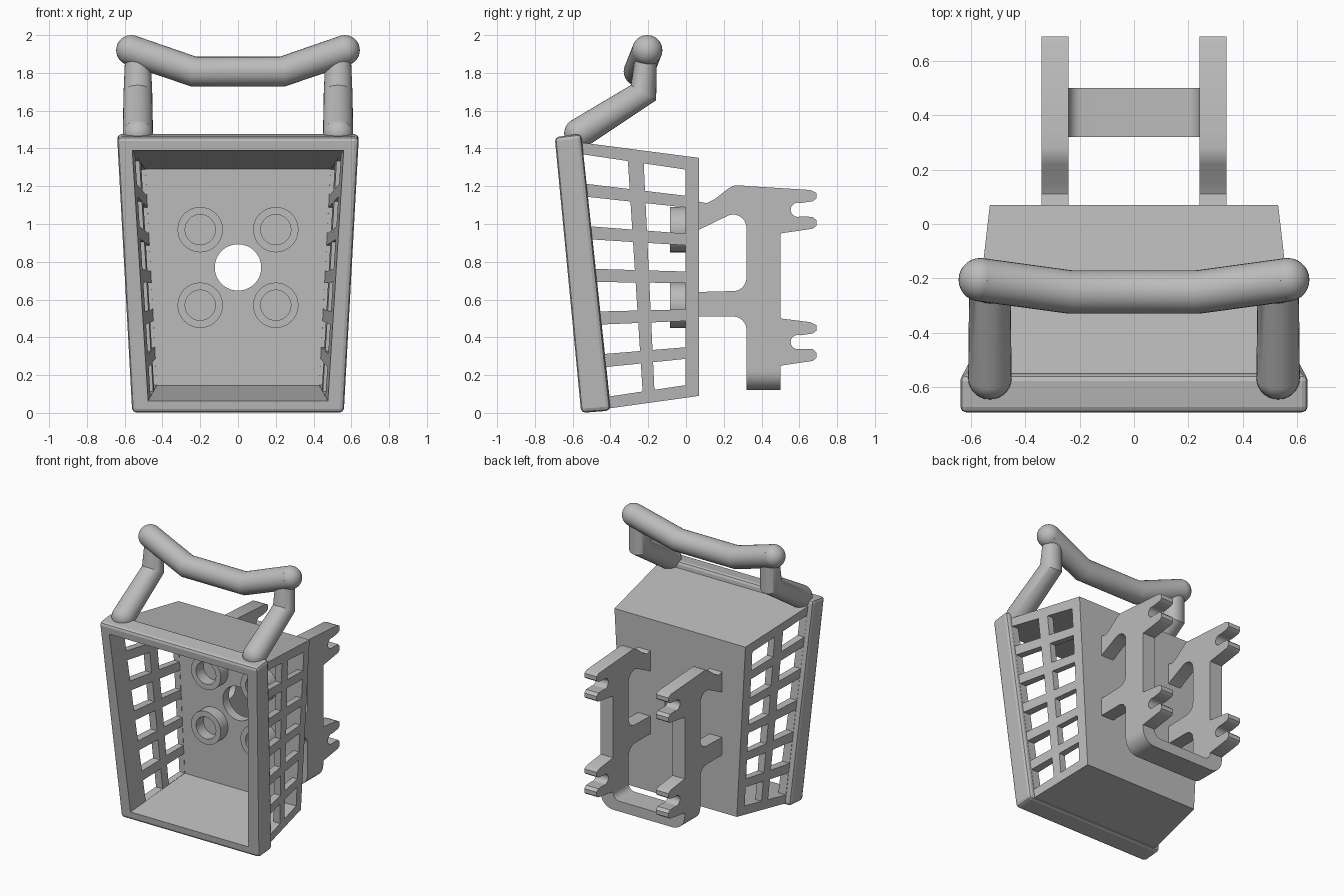
import bpy, bmesh, math
from mathutils import Vector

if "Cube" in bpy.data.objects:
    bpy.data.objects.remove(bpy.data.objects["Cube"])

grey = bpy.data.materials.new("plain grey")
grey.use_nodes = True
colour = (0.5, 0.5, 0.5, 1)
grey.diffuse_color = colour
grey.node_tree.nodes["Principled BSDF"].inputs["Base Color"].default_value = colour


def finish(name, bm, smooth=False):
    bmesh.ops.recalc_face_normals(bm, faces=bm.faces[:])
    me = bpy.data.meshes.new(name)
    bm.to_mesh(me)
    bm.free()
    me.materials.append(grey)
    ob = bpy.data.objects.new(name, me)
    bpy.context.collection.objects.link(ob)
    if smooth:
        bpy.ops.object.select_all(action='DESELECT')
        ob.select_set(True)
        bpy.context.view_layer.objects.active = ob
        bpy.ops.object.shade_smooth_by_angle(angle=math.radians(35))
    return ob


def bridge(bm, rings, closed=False):
    """Skin a list of equal point rings; cap the ends unless closed."""
    vs = [[bm.verts.new(p) for p in r] for r in rings]
    n = len(vs[0])
    pairs = list(zip(vs, vs[1:])) + ([(vs[-1], vs[0])] if closed else [])
    for a, b in pairs:
        for i in range(n):
            j = (i + 1) % n
            bm.faces.new((a[i], a[j], b[j], b[i]))
    if not closed:
        bm.faces.new(vs[0])
        bm.faces.new(vs[-1])


def taper_block(name, front_top, front_low, back_top, back_low, bevel=0):
    """Symmetric block from four corner points on the +x side."""
    bm = bmesh.new()
    outline = [front_top, front_low, back_low, back_top]
    bridge(bm, [[(s * x, y, z) for x, y, z in outline] for s in (-1, 1)])
    if bevel:
        bmesh.ops.bevel(bm, geom=bm.edges[:], offset=bevel, segments=2,
                        profile=0.5, affect='EDGES')
    return finish(name, bm)


def prism(bm, pts, axis, lo, hi):
    """Extrude a 2D outline along x (points y,z) or y (points x,z)."""
    put = (lambda p, d: (d, *p)) if axis == 'x' else (lambda p, d: (p[0], d, p[1]))
    bridge(bm, [[put(p, d) for p in pts] for d in (lo, hi)])


def circle(cx, cz, r, n=40):
    return [(cx + r * math.cos(2 * math.pi * i / n),
             cz + r * math.sin(2 * math.pi * i / n)) for i in range(n)]


def arc(cx, cz, r, a, b, n=8):
    angles = [math.radians(a + (b - a) * i / n) for i in range(n + 1)]
    return [(cx + r * math.cos(t), cz + r * math.sin(t)) for t in angles]


def tube(name, path, radii, ref, balls, n=28):
    """Mitred tube with ball ends; radii are (along ref, across ref)."""
    bm = bmesh.new()
    path = [Vector(p) for p in path]
    rings = []
    for i, p in enumerate(path):
        ins = (p - path[i - 1]).normalized() if i else Vector()
        out = (path[i + 1] - p).normalized() if i + 1 < len(path) else Vector()
        t = (ins + out).normalized()
        across = t.cross(Vector(ref)).normalized()
        along = across.cross(t)
        ra, rb = radii[i]
        rings.append([p + along * u + across * v
                      for u, v in [(c[0] * ra, c[1] * rb) for c in circle(0, 0, 1, n)]])
    bridge(bm, rings)
    for i, r in balls:
        made = bmesh.ops.create_uvsphere(bm, u_segments=n, v_segments=16, radius=r)
        bmesh.ops.translate(bm, verts=made["verts"], vec=path[i])
    return finish(name, bm, True)


def boolean(ob, cutter, operation):
    mod = ob.modifiers.new("join", 'BOOLEAN')
    mod.operation, mod.object, mod.solver = operation, cutter, 'EXACT'
    bpy.context.view_layer.update()
    deps = bpy.context.evaluated_depsgraph_get()
    me = bpy.data.meshes.new_from_object(ob.evaluated_get(deps))
    ob.modifiers.clear()
    ob.data = me
    bpy.data.objects.remove(cutter)


# Basket shell: tapered body joined to a bevelled front rim, then hollowed
basket = taper_block("basket", (0.61, -0.62, 1.44), (0.53, -0.47, 0.015),
                     (0.53, 0.07, 1.35), (0.46, 0.07, 0.09))
boolean(basket, taper_block("rim", (0.64, -0.695, 1.46), (0.56, -0.555, 0.0),
                            (0.64, -0.555, 1.478), (0.56, -0.40, 0.012), 0.022), 'UNION')


def ahead(front, back):
    return Vector(back).lerp(Vector(front), 1.15)


back_top, back_low = (0.49, 0, 1.29), (0.43, 0, 0.145)
boolean(basket, taper_block("cavity", ahead((0.56, -0.69, 1.39), back_top),
                            ahead((0.475, -0.55, 0.065), back_low),
                            back_top, back_low), 'DIFFERENCE')


# Side lattice: two columns of six fanned openings through both walls
def lattice_point(u, v):
    low = Vector((-0.405, 0.087)).lerp(Vector((-0.002, 0.147)), u)
    top = Vector((-0.543, 1.368)).lerp(Vector((-0.002, 1.288)), u)
    return tuple(low.lerp(top, v))


bm = bmesh.new()
opening, bar = 0.1217, 0.054
for u0, u1 in ((0, 0.435), (0.59, 1)):
    for row in range(6):
        v0 = row * (opening + bar)
        v1 = v0 + opening
        prism(bm, [lattice_point(u, v) for u, v in
                   ((u0, v0), (u1, v0), (u1, v1), (u0, v1))], 'x', -1, 1)
boolean(basket, finish("lattice_cutter", bm), 'DIFFERENCE')

# Round opening in the back wall
bm = bmesh.new()
prism(bm, circle(0, 0.77, 0.123, 48), 'y', -0.1, 0.2)
boolean(basket, finish("back_hole_cutter", bm), 'DIFFERENCE')

# Four hollow bosses on the inside of the back wall
for x in (-0.2, 0.2):
    for z in (0.57, 0.97):
        bm = bmesh.new()
        profile = ((0.12, 0.005), (0.12, -0.085), (0.08, -0.085), (0.08, 0.005))
        bridge(bm, [[(px, y, pz) for px, pz in circle(x, z, r)] for r, y in profile],
               closed=True)
        finish("boss", bm, True)


# Rear bracket: two hooked side plates
def prongs(z):
    """Pair of prongs around a round notch, from top to bottom."""
    tip = [(0.66, 0.105), (0.69, 0.09), (0.69, 0.06), (0.67, 0.045)]
    notch = arc(0.592, 0, 0.038, 70, 290, 10)
    low = [(0.67, -0.037), (0.69, -0.055), (0.69, -0.085), (0.67, -0.1), (0.5, -0.125)]
    return [(y, z + d) for y, d in tip + notch + low]


plate = ([(0.06, 1.12), (0.11, 1.11), (0.15, 1.13), (0.22, 1.185), (0.25, 1.202),
          (0.28, 1.205), (0.34, 1.2)] + prongs(1.075)
         + [(0.5, 0.5)] + prongs(0.375)
         + [(0.32, 0.25)] + arc(0.25, 0.44, 0.07, 0, 90)
         + [(0.06, 0.51), (0.06, 0.64)] + arc(0.25, 0.715, 0.07, -90, 0)
         + arc(0.25, 0.98, 0.07, 0, 110) + [(0.06, 0.965)])
for side, lo in (("left", 0.24), ("right", -0.34)):
    bm = bmesh.new()
    prism(bm, plate, 'x', lo, lo + 0.1)
    finish(side + "_bracket_plate", bm, True)

# Rounded cross strap joining the plates at the bottom
strap = ([(0.34, 0.25)] + arc(0.24, 0.22, 0.1, 0, -90) + arc(-0.24, 0.22, 0.1, -90, -180)
         + [(-0.34, 0.25), (-0.24, 0.25)] + arc(-0.19, 0.245, 0.05, 180, 270)
         + arc(0.19, 0.245, 0.05, 270, 360) + [(0.24, 0.25)])
bm = bmesh.new()
prism(bm, strap, 'y', 0.32, 0.5)
finish("bracket_strap", bm, True)

# Handle: bent legs and a swept cross bar with ball ends
for side, x in (("left", 0.53), ("right", -0.53)):
    tube(side + "_handle_leg",
         [(x, -0.565, 1.48), (x, -0.225, 1.695), (x, -0.21, 1.9)],
         [(0.08, 0.08), (0.076, 0.078), (0.067, 0.056)], (1, 0, 0), [(0, 0.08)])
tube("handle_bar",
     [(-0.565, -0.205, 1.92), (-0.235, -0.25, 1.807),
      (0.235, -0.25, 1.807), (0.565, -0.205, 1.92)],
     [(0.08, 0.08)] * 4, (0, 0, 1), [(0, 0.08), (3, 0.08)])
